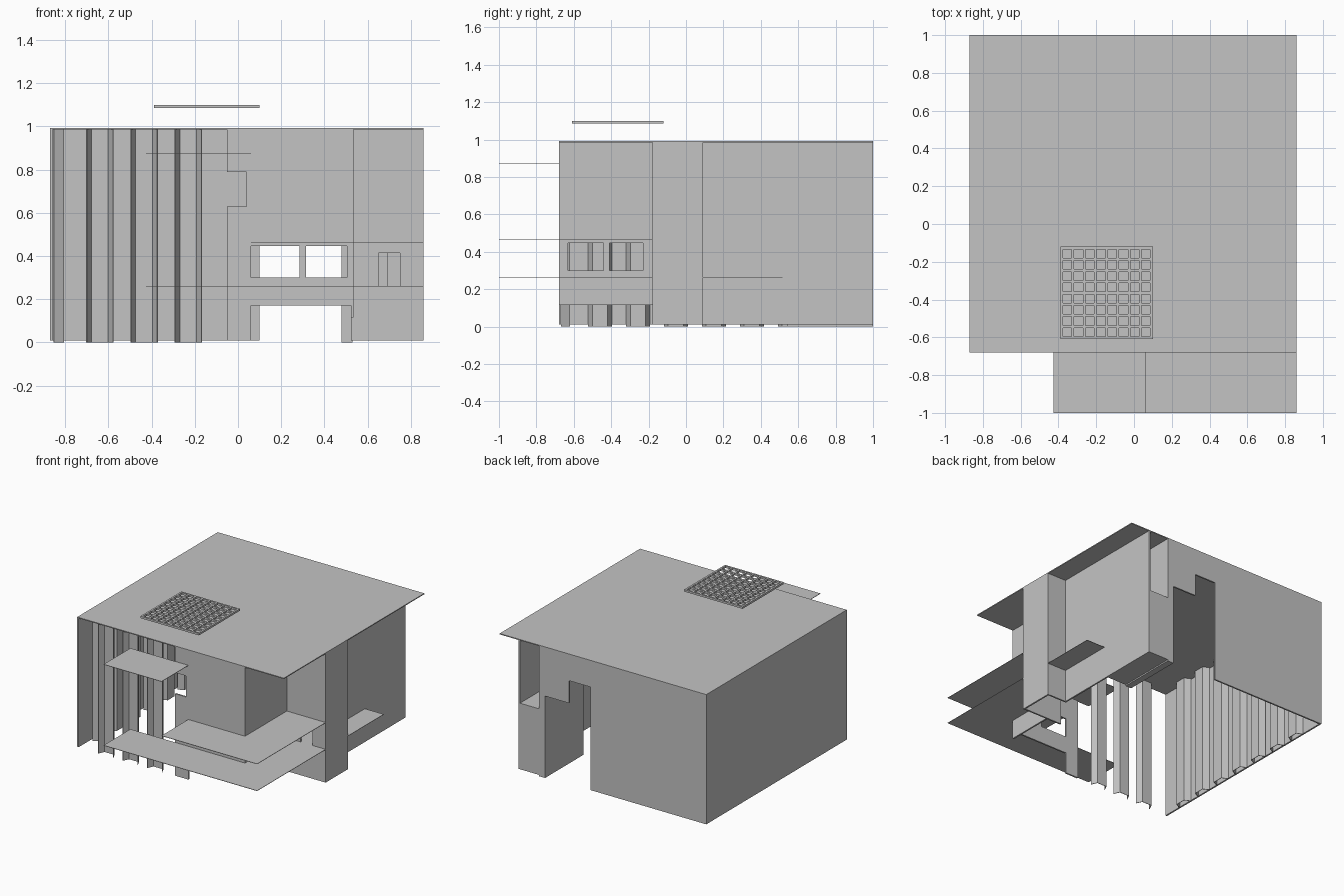
import bpy, bmesh

cube = bpy.data.objects.get("Cube")
if cube:
    bpy.data.objects.remove(cube, do_unlink=True)

grey = bpy.data.materials.new("plain_grey")
grey.use_nodes = True
COLOUR = (0.55, 0.55, 0.55, 1)
grey.diffuse_color = COLOUR
grey.node_tree.nodes["Principled BSDF"].inputs["Base Color"].default_value = COLOUR


def finish(name, bm):
    mesh = bpy.data.meshes.new(name)
    bmesh.ops.recalc_face_normals(bm, faces=bm.faces)
    bm.to_mesh(mesh)
    bm.free()
    mesh.materials.append(grey)
    ob = bpy.data.objects.new(name, mesh)
    bpy.context.collection.objects.link(ob)
    return ob


def add_box(bm, x, y, z):
    """One box from three (low, high) ranges."""
    verts = bmesh.ops.create_cube(bm, size=1)["verts"]
    for v in verts:
        for i, (lo, hi) in enumerate((x, y, z)):
            v.co[i] = lo if v.co[i] < 0 else hi


def boxes(name, *parts):
    bm = bmesh.new()
    for part in parts:
        add_box(bm, *part)
    return finish(name, bm)


def wall(name, axis, at, span, height, holes=()):
    """Thin wall with rectangular holes, built as a grid of cells.
    axis 'x' runs along x at a fixed y; axis 'y' runs along y at a fixed x."""
    us = sorted({*span, *(u for h in holes for u in h[0])})
    zs = sorted({*height, *(z for h in holes for z in h[1])})
    bm = bmesh.new()
    for u0, u1 in zip(us, us[1:]):
        for z0, z1 in zip(zs, zs[1:]):
            um, zm = (u0 + u1) / 2, (z0 + z1) / 2
            if any(h[0][0] < um < h[0][1] and h[1][0] < zm < h[1][1] for h in holes):
                continue
            thick = (at, at + T)
            if axis == "x":
                add_box(bm, (u0, u1), thick, (z0, z1))
            else:
                add_box(bm, thick, (u0, u1), (z0, z1))
    return finish(name, bm)


T = 0.012
LOW, TOP = 0.01, 0.985
FULL = (LOW, TOP)

# Roof and outer walls
boxes("roof", ((-0.87, 0.86), (-0.68, 1), (TOP, 0.992)))
wall("left_wall", "y", -0.87, (-0.68, 1), FULL)
wall("back_wall", "x", 1 - T, (-0.858, 0.1), FULL)
wall("back_fascia", "x", 1 - T, (0.1, 0.53), (0.79, TOP))
wall("back_hanging_panel", "x", 1 - T, (0.28, 0.48), (0.62, 0.79))

# Front room: facade with notch, doorway and windows, then its side wall
WINDOW = (0.3, 0.447)
wall("front_facade", "x", -0.68, (-0.05, 0.525), FULL,
     [((-0.05, 0.04), (0.63, 0.79)), ((0.06, 0.525), (LOW, 0.17)),
      ((0.06, 0.285), WINDOW), ((0.315, 0.505), WINDOW)])
wall("front_room_side", "y", 0.523, (-0.68, -0.17), (0.115, TOP),
     [((-0.63, -0.44), WINDOW), ((-0.41, -0.23), WINDOW)])

# Side bay
wall("bay_front", "x", -0.18, (0.523, 0.86), FULL, [((0.65, 0.75), (0.26, 0.415))])
wall("bay_side", "y", 0.848, (-0.168, 0.09), FULL)
wall("bay_back", "x", 0.08, (0.69, 0.848), FULL)
wall("right_wall", "y", 0.69, (0.09, 1), FULL)

# Back closet
boxes("closet_inner_wall", ((0.48, 0.53), (0.54, 1), (0, TOP)))
boxes("closet_base", ((0.53, 0.69), (0.54, 1), (LOW, 0.51)))

# Thin canopies and shelf
THIN = 0.003
boxes("high_canopy", ((-0.425, 0.06), (-1, -0.68), (0.872, 0.872 + THIN)))
boxes("middle_canopy", ((0.06, 0.86), (-1, -0.68), (0.462, 0.462 + THIN)),
      ((0.535, 0.86), (-0.68, -0.18), (0.462, 0.462 + THIN)))
boxes("low_canopy", ((-0.425, 0.86), (-1, -0.68), (0.259, 0.259 + THIN)),
      ((0.535, 0.86), (-0.68, 0.08), (0.259, 0.259 + THIN)),
      ((0.70, 0.86), (0.08, 0.515), (0.259, 0.259 + THIN)))


# Folded screen slats: open channels whose lips face outward
def slat(name, centre, side):
    profile = [(-0.062, 0), (-0.04, 0.045), (0.04, 0.045), (0.062, 0)]
    bm = bmesh.new()
    rows = []
    for z in (0, TOP):
        rows.append([bm.verts.new((-0.853 + d, centre + u, z) if side
                                  else (centre + u, -0.668 + d, z)) for u, d in profile])
    for i in range(len(profile) - 1):
        bm.faces.new((rows[0][i], rows[0][i + 1], rows[1][i + 1], rows[1][i]))
    ob = finish(name, bm)
    solid = ob.modifiers.new("thickness", "SOLIDIFY")
    solid.thickness = 0.004
    solid.offset = 0


for i in range(3):
    slat(f"front_slat_{i + 1}", -0.64 + 0.205 * i, False)
for i in range(7):
    slat(f"side_slat_{i + 1}", -0.46 + 0.203 * i, True)

# Floating roof lattice
X0, Y0, SIZE, CELLS, BAR = -0.39, -0.61, 0.49, 8, 0.014
LATTICE_Z = (1.085, 1.1)
bars = []
for i in range(CELLS + 1):
    s = i * (SIZE - BAR) / CELLS
    bars.append(((X0 + s, X0 + s + BAR), (Y0, Y0 + SIZE), LATTICE_Z))
    bars.append(((X0, X0 + SIZE), (Y0 + s, Y0 + s + BAR), LATTICE_Z))
boxes("roof_lattice", *bars)
